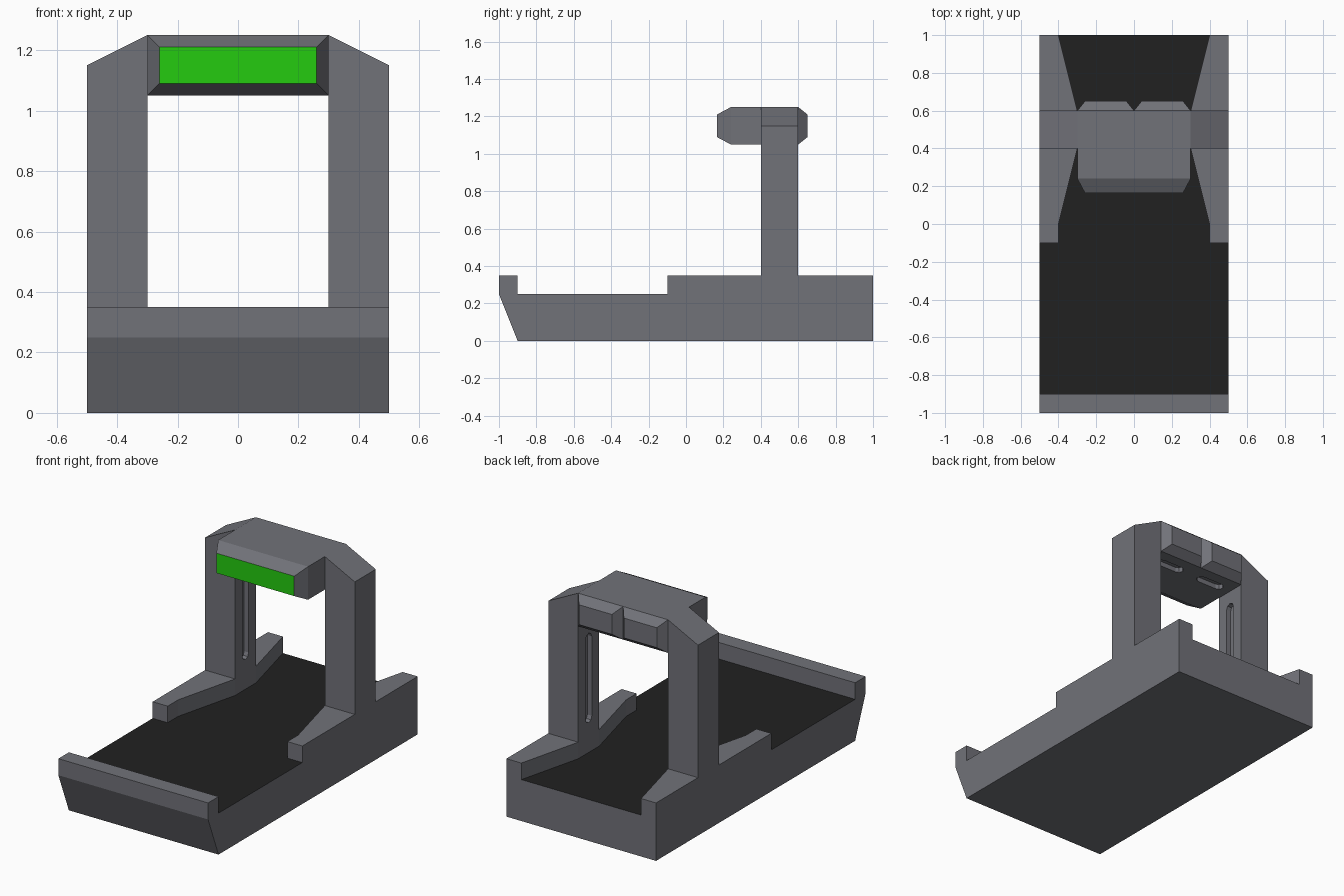
import bpy
import bmesh
import math
from mathutils import Vector

cube = bpy.data.objects.get("Cube")
if cube:
    bpy.data.objects.remove(cube, do_unlink=True)


def material(name, rgb):
    m = bpy.data.materials.new(name)
    m.use_nodes = True
    m.diffuse_color = (*rgb, 1)
    m.node_tree.nodes["Principled BSDF"].inputs["Base Color"].default_value = (*rgb, 1)
    return m


grey = material("casing grey", (0.165, 0.168, 0.19))
black = material("belt black", (0.0155, 0.0155, 0.0155))
green = material("screen green", (0.018, 0.6, 0.005))


def loft(name, rings, mats=(grey,)):
    """Skin a solid through matching rings of points, with both ends capped."""
    bm = bmesh.new()
    loops = [[bm.verts.new(p) for p in ring] for ring in rings]
    n = len(loops[0])
    for a, b in zip(loops, loops[1:]):
        for i in range(n):
            j = (i + 1) % n
            bm.faces.new((a[i], a[j], b[j], b[i]))
    bm.faces.new(loops[0])
    bm.faces.new(loops[-1])
    bmesh.ops.recalc_face_normals(bm, faces=bm.faces)
    mesh = bpy.data.meshes.new(name)
    bm.to_mesh(mesh)
    bm.free()
    for m in mats:
        mesh.materials.append(m)
    obj = bpy.data.objects.new(name, mesh)
    bpy.context.collection.objects.link(obj)
    return obj


def prism(name, profile, axis, lo, hi, mats=(grey,)):
    """Extrude a 2D profile along axis 0, 1 or 2."""
    def place(p, d):
        q = list(p)
        q.insert(axis, d)
        return q
    return loft(name, [[place(p, d) for p in profile] for d in (lo, hi)], mats)


def rect_ring(x0, x1, z0, z1, y):
    return [(x0, y, z0), (x1, y, z0), (x1, y, z1), (x0, y, z1)]


def slot_outline(cu, cv, length, width):
    """Round-ended slot running along the second coordinate."""
    r, h = width / 2, length / 2 - width / 2
    pts = []
    for k in range(10):
        a = math.pi * (k % 5) / 4 + (math.pi if k > 4 else 0)
        pts.append((cu + r * math.cos(a), cv + r * math.sin(a) + (h if k < 5 else -h)))
    return pts


def cut(obj, cutter):
    mod = obj.modifiers.new("slot", 'BOOLEAN')
    mod.operation = 'DIFFERENCE'
    mod.solver = 'EXACT'
    mod.object = cutter
    with bpy.context.temp_override(object=obj, active_object=obj, selected_objects=[obj]):
        bpy.ops.object.modifier_apply(modifier=mod.name)
    bpy.data.objects.remove(cutter, do_unlink=True)


# Base with raised front lip; its sunken top is the belt
base = prism("base", [(-0.9, 0), (1, 0), (1, 0.25), (-0.9, 0.25),
                      (-0.9, 0.35), (-1, 0.35), (-1, 0.25)],
             0, -0.5, 0.5, (grey, black))
for f in base.data.polygons:
    if f.normal.z > 0.9 and f.center.z < 0.3:
        f.material_index = 1

# Scanner head: chamfered front with a green screen
head = loft("scanner_head", [rect_ring(-0.26, 0.26, 1.09, 1.21, 0.165),
                             rect_ring(-0.3, 0.3, 1.05, 1.25, 0.24),
                             rect_ring(-0.3, 0.3, 1.05, 1.25, 0.6)], (grey, green))
for f in head.data.polygons:
    if f.normal.y < -0.9:
        f.material_index = 1

for side, s in (("left", 1), ("right", -1)):
    # Flared side rail
    prism(side + "_rail", [(s * x, y) for x, y in
                           [(0.5, -0.1), (0.5, 1), (0.4, 1), (0.3, 0.6),
                            (0.3, 0.4), (0.4, 0), (0.4, -0.1)]], 2, 0.25, 0.35)

    # Upright post with sloped top and a slot in the inner face
    post = prism(side + "_post", [(s * x, z) for x, z in
                                  [(0.3, 0.35), (0.5, 0.35), (0.5, 1.15), (0.3, 1.25)]],
                 1, 0.4, 0.6)
    cut(post, prism("post_cutter", slot_outline(0.5, 0.7, 0.54, 0.06),
                    0, s * 0.25, s * 0.33))

    # Slot in the underside of the head
    outline = [(x, y) for y, x in slot_outline(0.5, s * 0.15, 0.19, 0.06)]
    cut(head, prism("head_cutter", outline, 2, 1.0, 1.08))

    # Chamfered pod on the back of the head
    x0, x1 = sorted((0, s * 0.3))
    loft(side + "_rear_pod", [rect_ring(x0, x1, 1.05, 1.25, 0.6),
                              rect_ring(x0 + 0.04, x1 - 0.04, 1.09, 1.21, 0.65)])
